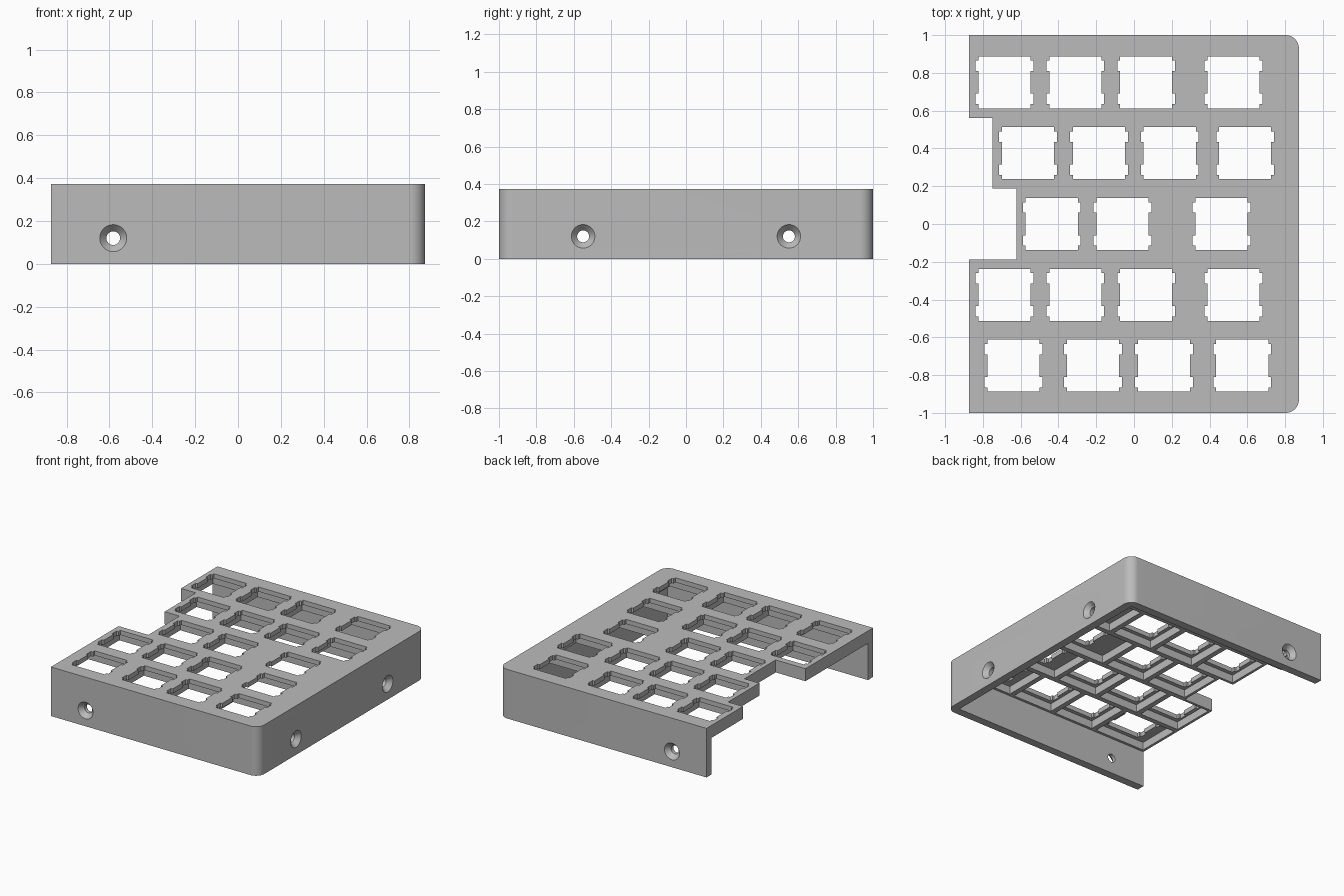
import bpy, bmesh, math
from mathutils import Matrix, Vector

if "Cube" in bpy.data.objects:
    bpy.data.objects.remove(bpy.data.objects["Cube"])

U = 0.375                       # key pitch
TOP, LEDGE, RIB = 0.373, 0.338, 0.278
LEFT, RIGHT, WALL = -0.873, 0.873, 0.062
RADIUS = 0.07

grey = bpy.data.materials.new("plain grey")
grey.use_nodes = True
colour = (0.5, 0.5, 0.5, 1)
grey.diffuse_color = colour
grey.node_tree.nodes["Principled BSDF"].inputs["Base Color"].default_value = colour


def prism(bm, points, z0, z1):
    """Closed prism from a flat outline."""
    face = bm.faces.new([bm.verts.new((x, y, z0)) for x, y in points])
    up = bmesh.ops.extrude_face_region(bm, geom=[face])["geom"]
    verts = [g for g in up if isinstance(g, bmesh.types.BMVert)]
    bmesh.ops.translate(bm, verts=verts, vec=(0, 0, z1 - z0))


def rect(x0, x1, y0, y1):
    return [(x0, y0), (x1, y0), (x1, y1), (x0, y1)]


def make(name, bm):
    bmesh.ops.recalc_face_normals(bm, faces=bm.faces)
    mesh = bpy.data.meshes.new(name)
    bm.to_mesh(mesh)
    bm.free()
    mesh.materials.append(grey)
    obj = bpy.data.objects.new(name, mesh)
    bpy.context.collection.objects.link(obj)
    return obj


def corner(sign):
    """Rounded corner on the closed side."""
    arc = []
    for i in range(13):
        a = sign * math.pi / 2 * i / 12
        arc.append((RIGHT - RADIUS + RADIUS * math.cos(a),
                    sign * (1 - RADIUS) + RADIUS * math.sin(a)))
    return arc


def switch_outline(cx, cy):
    """Square switch opening with two clip notches on each side."""
    h, w, lo, hi = 0.138, 0.153, 0.06, 0.115
    side = [(h, -h), (h, -hi), (w, -hi), (w, -lo), (h, -lo),
            (h, lo), (w, lo), (w, hi), (h, hi), (h, h)]
    side += [(-x, -y) for x, y in side]
    return [(cx + x, cy + y) for x, y in side]


# Case: stepped outline, rounded on the closed side
bm = bmesh.new()
steps = [(LEFT, 1), (LEFT, 1.5 * U), (LEFT + U / 3, 1.5 * U), (LEFT + U / 3, U / 2),
         (LEFT + 2 * U / 3, U / 2), (LEFT + 2 * U / 3, -U / 2), (LEFT, -U / 2), (LEFT, -1)]
prism(bm, steps + corner(-1)[::-1] + corner(1), 0, TOP)
case = make("keyboard_case", bm)

# Hollow underneath, open at one side
bm = bmesh.new()
prism(bm, rect(-1.2, RIGHT - WALL, -1 + WALL, 1 - WALL), -0.2, RIB)
hollow = make("hollow_cutter", bm)

# Key pockets and switch openings, row by row from the back
pockets, openings = bmesh.new(), bmesh.new()
rows = [(0, 1), (U / 3, 1), (2 * U / 3, 1), (0, 1), (0, 1.25)]
for r, (indent, first) in enumerate(rows):
    y = (2 - r) * U
    x = LEFT + indent
    ends = [x, x + first * U, x + (first + 1) * U]
    if r != 2:
        ends.append(x + (first + 2) * U)
    ends.append(0.80)
    for x0, x1 in zip(ends, ends[1:]):
        prism(pockets, rect(x0 + 0.02, x1 - 0.02, y - 0.168, y + 0.168), 0.15, LEDGE)
        prism(openings, switch_outline((x0 + x1) / 2, y), 0.2, 0.5)
pocket_cutter = make("pocket_cutter", pockets)
opening_cutter = make("opening_cutter", openings)

# Countersunk screw holes through the walls
bm = bmesh.new()
holes = [((-0.582, -1, 0.12), (0, -1, 0)), ((-0.582, 1, 0.12), (0, 1, 0)),
         ((RIGHT, -0.55, 0.12), (1, 0, 0)), ((RIGHT, 0.55, 0.12), (1, 0, 0))]
profile = [(0.032, -0.1), (0.032, -0.035), (0.063, 0), (0.063, 0.05)]
for spot, out in holes:
    place = Matrix.Translation(spot) @ Vector(out).to_track_quat('Z', 'Y').to_matrix().to_4x4()
    rings = []
    for rad, z in profile:
        rings.append([bm.verts.new(place @ Vector((rad * math.cos(k * math.tau / 32),
                                                   rad * math.sin(k * math.tau / 32), z)))
                      for k in range(32)])
    for a, b in zip(rings, rings[1:]):
        for k in range(32):
            n = (k + 1) % 32
            bm.faces.new((a[k], a[n], b[n], b[k]))
    bm.faces.new(rings[0][::-1])
    bm.faces.new(rings[-1])
screw_cutter = make("screw_cutter", bm)

# Cut everything out of the case
cutters = [hollow, pocket_cutter, opening_cutter, screw_cutter]
bpy.context.view_layer.objects.active = case
for cutter in cutters:
    mod = case.modifiers.new(cutter.name, 'BOOLEAN')
    mod.operation, mod.solver, mod.object = 'DIFFERENCE', 'EXACT', cutter
    bpy.ops.object.modifier_apply(modifier=mod.name)
for cutter in cutters:
    bpy.data.objects.remove(cutter)

bpy.ops.object.select_all(action='DESELECT')
case.select_set(True)
bpy.ops.object.shade_smooth_by_angle(angle=math.radians(30))
